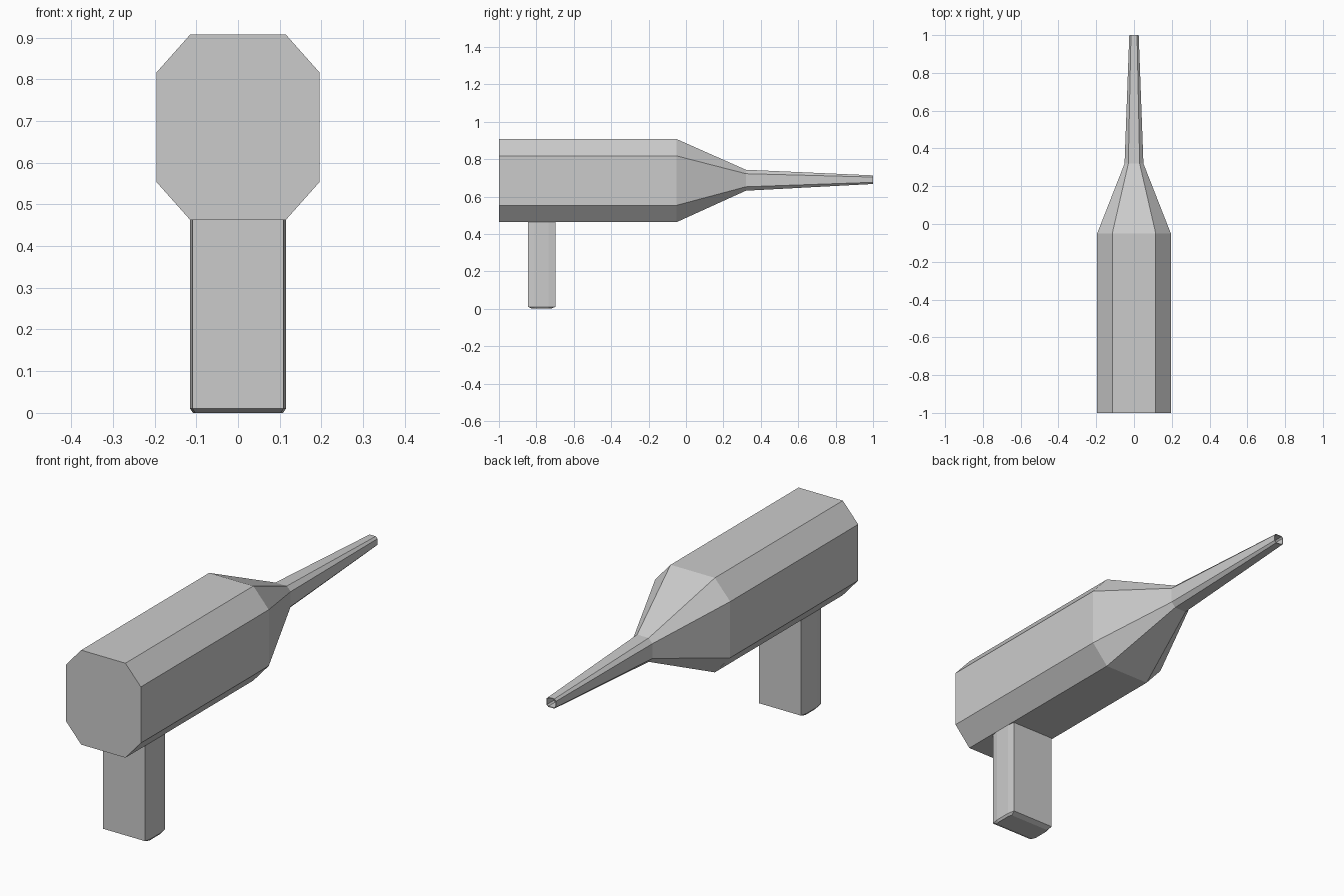
import bpy, bmesh

if "Cube" in bpy.data.objects:
    bpy.data.objects.remove(bpy.data.objects["Cube"])


def octagon(hx, cx, hz, cz):
    """Chamfered rectangle: outer half sizes hx, hz and flat half lengths cx, cz."""
    q = [(hx, cz), (cx, hz)]
    return (q + [(-a, b) for a, b in reversed(q)]
            + [(-a, -b) for a, b in q] + [(a, -b) for a, b in reversed(q)])


def loft(name, rings, recess=False):
    bm = bmesh.new()
    loops = [[bm.verts.new(p) for p in ring] for ring in rings]
    for a, b in zip(loops, loops[1:]):
        for i in range(len(a)):
            j = (i + 1) % len(a)
            bm.faces.new((a[i], a[j], b[j], b[i]))
    bm.faces.new(loops[0])
    end = bm.faces.new(loops[-1])
    bmesh.ops.recalc_face_normals(bm, faces=bm.faces)
    if recess:
        # Small bore sunk into the end face
        bmesh.ops.inset_region(bm, faces=[end], thickness=0.004)
        out = bmesh.ops.extrude_discrete_faces(bm, faces=[end])
        for v in out["faces"][0].verts:
            v.co.y -= 0.05
    mesh = bpy.data.meshes.new(name)
    bm.to_mesh(mesh)
    bm.free()
    ob = bpy.data.objects.new(name, mesh)
    bpy.context.collection.objects.link(ob)
    return ob


# Body, tapered nose and thin barrel: y, centre z, section
SECTIONS = [
    (-1.0, 0.685, (0.195, 0.115, 0.222, 0.132)),
    (-0.05, 0.685, (0.195, 0.115, 0.222, 0.132)),
    (0.32, 0.687, (0.05, 0.03, 0.056, 0.035)),
    (1.0, 0.69, (0.025, 0.016, 0.023, 0.014)),
]
loft("body_and_barrel",
     [[(x, y, cz + z) for x, z in octagon(*s)] for y, cz, s in SECTIONS],
     recess=True)

# Grip with slightly bulged sides and a shallow bevelled foot
GRIP = [(0.0, 0.108, 0.102, 0.05, 0.036),
        (0.01, 0.115, 0.109, 0.073, 0.038),
        (0.47, 0.115, 0.109, 0.073, 0.038)]
loft("grip",
     [[(x, y - 0.772, z) for x, y in octagon(*s)] for z, *s in GRIP])
